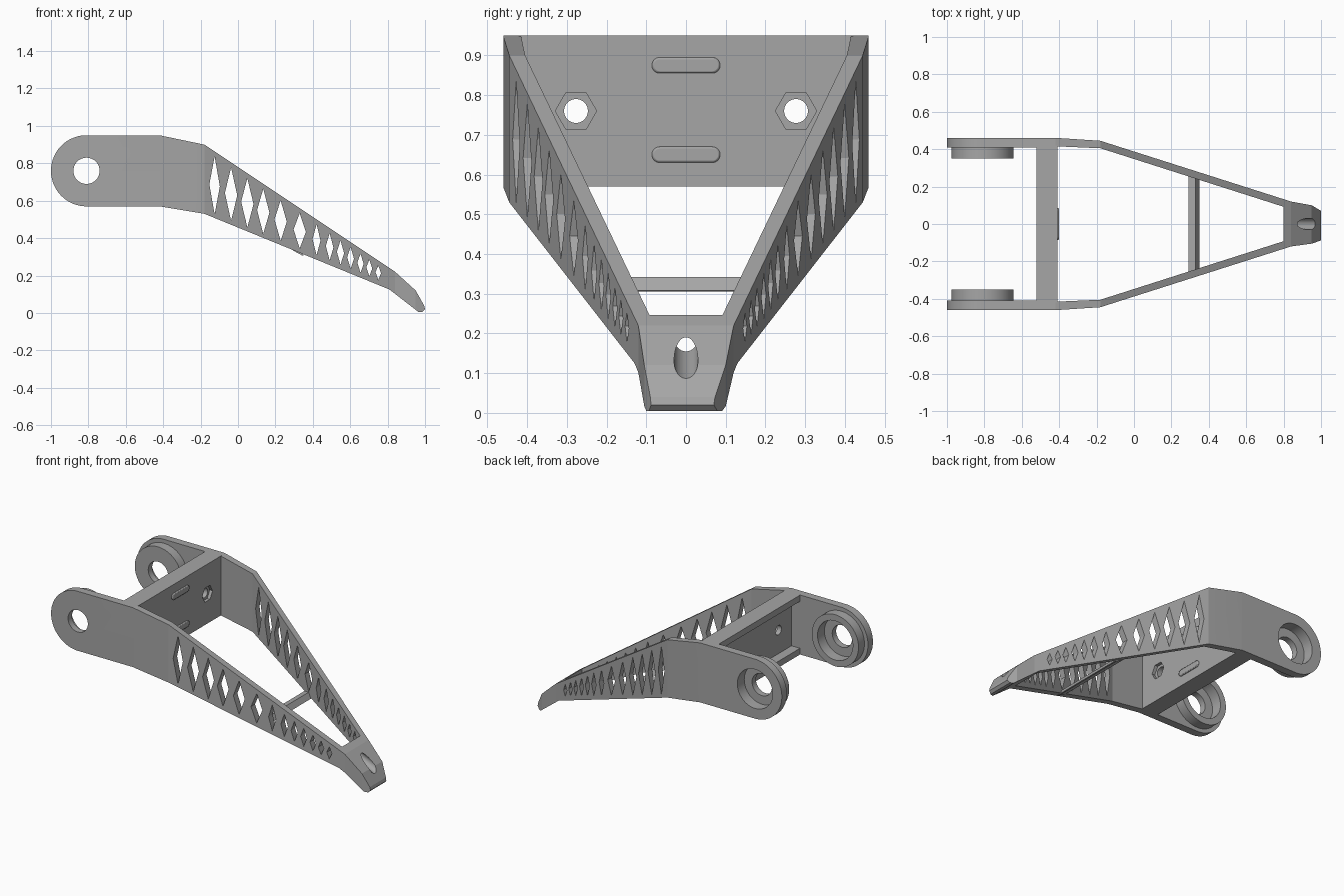
import bpy, bmesh
from math import cos, sin, pi, radians
from mathutils import Vector, Matrix

old = bpy.data.objects.get("Cube")
if old:
    bpy.data.objects.remove(old)

grey = bpy.data.materials.new("mid grey")
grey.use_nodes = True
grey.diffuse_color = (0.38, 0.38, 0.38, 1)
grey.node_tree.nodes["Principled BSDF"].inputs["Base Color"].default_value = grey.diffuse_color

PIVOT = (-0.81, 0.76)
SEG = 96


def prism(name, pts, axis, lo, hi):
    """Extrude a 2D outline along an axis from lo to hi."""
    place = {"x": lambda p, t: (t, p[0], p[1]),
             "y": lambda p, t: (p[0], t, p[1]),
             "z": lambda p, t: (p[0], p[1], t)}[axis]
    bm = bmesh.new()
    a = [bm.verts.new(place(p, lo)) for p in pts]
    b = [bm.verts.new(place(p, hi)) for p in pts]
    bm.faces.new(a)
    bm.faces.new(b[::-1])
    for i in range(len(pts)):
        j = (i + 1) % len(pts)
        bm.faces.new((a[i], b[i], b[j], a[j]))
    bmesh.ops.recalc_face_normals(bm, faces=bm.faces)
    me = bpy.data.meshes.new(name)
    bm.to_mesh(me)
    bm.free()
    me.materials.append(grey)
    ob = bpy.data.objects.new(name, me)
    bpy.context.collection.objects.link(ob)
    return ob


def arc(c, r, start=0, end=360, n=SEG, closed=True):
    steps = n if closed else n - 1
    return [(c[0] + r * cos(radians(start + (end - start) * i / steps)),
             c[1] + r * sin(radians(start + (end - start) * i / steps))) for i in range(n)]


def rect(x0, x1, z0, z1):
    return [(x0, z0), (x1, z0), (x1, z1), (x0, z1)]


def combine(ob, tools, operation):
    """Apply one boolean per tool, then discard the tools."""
    for tool in tools:
        mod = ob.modifiers.new("cut", "BOOLEAN")
        mod.operation, mod.solver, mod.object = operation, "EXACT", tool
        bpy.context.view_layer.update()
        graph = bpy.context.evaluated_depsgraph_get()
        me = bpy.data.meshes.new_from_object(ob.evaluated_get(graph))
        ob.modifiers.clear()
        ob.data = me
        bpy.data.objects.remove(tool)


# Arms and tip: side silhouette crossed with a U-shaped plan
side = arc(PIVOT, 0.19, 90, 270, 49, False) + [
    (-0.42, 0.57), (-0.18, 0.53), (0.81, 0.125), (0.965, 0.005), (0.985, 0.005),
    (1.0, 0.02), (0.995, 0.04), (0.95, 0.12), (0.84, 0.22), (-0.18, 0.90), (-0.42, 0.95)]
outer = [(-1.1, 0.46), (-0.41, 0.46), (-0.18, 0.445), (0.84, 0.12)]
inner = [(0.80, 0.092), (-0.18, 0.405), (-0.41, 0.415), (-0.42, 0.41), (-1.1, 0.41)]
tip = [(0.95, 0.10), (1.0, 0.07), (1.02, 0.06), (1.02, -0.08), (1.0, -0.088), (0.95, -0.105)]


def flip(pts):
    return [(x, -y) for x, y in reversed(pts)]


plan = outer + tip + flip(outer) + flip(inner) + inner
frame = prism("arm_frame", side, "y", -0.6, 0.6)
combine(frame, [prism("plan", plan, "z", -0.2, 1.2)], "INTERSECT")

# Bearing bosses inside each pivot end
combine(frame, [prism("boss", arc(PIVOT, 0.165), "y", a, b)
                for a, b in ((0.35, 0.44), (-0.44, -0.35))], "UNION")

# Bearing pockets both open toward +y, with through holes
cutters = [prism("pocket", arc(PIVOT, 0.125), "y", 0.39, 0.5),
           prism("pocket", arc(PIVOT, 0.125), "y", -0.42, -0.3),
           prism("bore", arc(PIVOT, 0.07), "y", -0.6, 0.6)]

# Tapering row of diamond windows through both arms
centres = [-0.125, -0.037, 0.05, 0.135, 0.228, 0.33, 0.42,
           0.49, 0.548, 0.602, 0.655, 0.702, 0.75]
for i, x in enumerate(centres):
    top = 0.837 - 0.667 * (x + 0.125)
    low = 0.527 - 0.40 * (x + 0.125)
    half = 0.033 if 0 < i < 6 else 0.028 - 0.0011 * i
    mid = (top + low) / 2
    cutters.append(prism("window", [(x, low), (x + half, mid - 0.2 * half),
                                    (x, top), (x - half, mid + 0.2 * half)], "y", -0.6, 0.6))

# Tilted hole through the tip
hole = prism("tip_hole", arc((0, 0), 0.03, n=48), "x", -0.25, 0.15)
hole.matrix_world = Matrix.Translation(Vector((0.922, 0, 0.138))) @ Matrix.Rotation(radians(22), 4, "Y")
cutters.append(hole)
combine(frame, cutters, "DIFFERENCE")

# Channel-shaped crossmember with hex nut pockets and bolt holes
cross = prism("crossmember", rect(-0.52, -0.41, 0.57, 0.95), "y", -0.42, 0.42)
cuts = [prism("channel", rect(-0.6, -0.46, 0.61, 0.91), "y", -0.409, 0.409)]
for y in (-0.277, 0.277):
    cuts.append(prism("nut", arc((y, 0.76), 0.052, n=6), "x", -0.43, -0.35))
    cuts.append(prism("bolt", arc((y, 0.76), 0.03, n=48), "x", -0.6, -0.35))
combine(cross, cuts, "DIFFERENCE")

# Raised rounded bars on the front of the crossmember
bars = []
for name, z in (("upper_rib", 0.875), ("lower_rib", 0.65)):
    pts = arc((0.066, z), 0.02, -90, 90, 25, False) + arc((-0.066, z), 0.02, 90, 270, 25, False)
    rib = prism(name, pts, "x", -0.42, -0.401)
    bev = rib.modifiers.new("soft edge", "BEVEL")
    bev.width, bev.segments = 0.005, 2
    bars.append(rib)

# Thin brace between the arms
brace = prism("lower_brace", [(0.292, 0.335), (0.33, 0.342), (0.35, 0.308), (0.345, 0.306)],
              "y", -0.255, 0.255)

# Shading
bpy.ops.object.select_all(action="DESELECT")
for ob in [frame, cross, brace] + bars:
    ob.select_set(True)
bpy.context.view_layer.objects.active = frame
bpy.ops.object.shade_smooth_by_angle(angle=radians(6))
